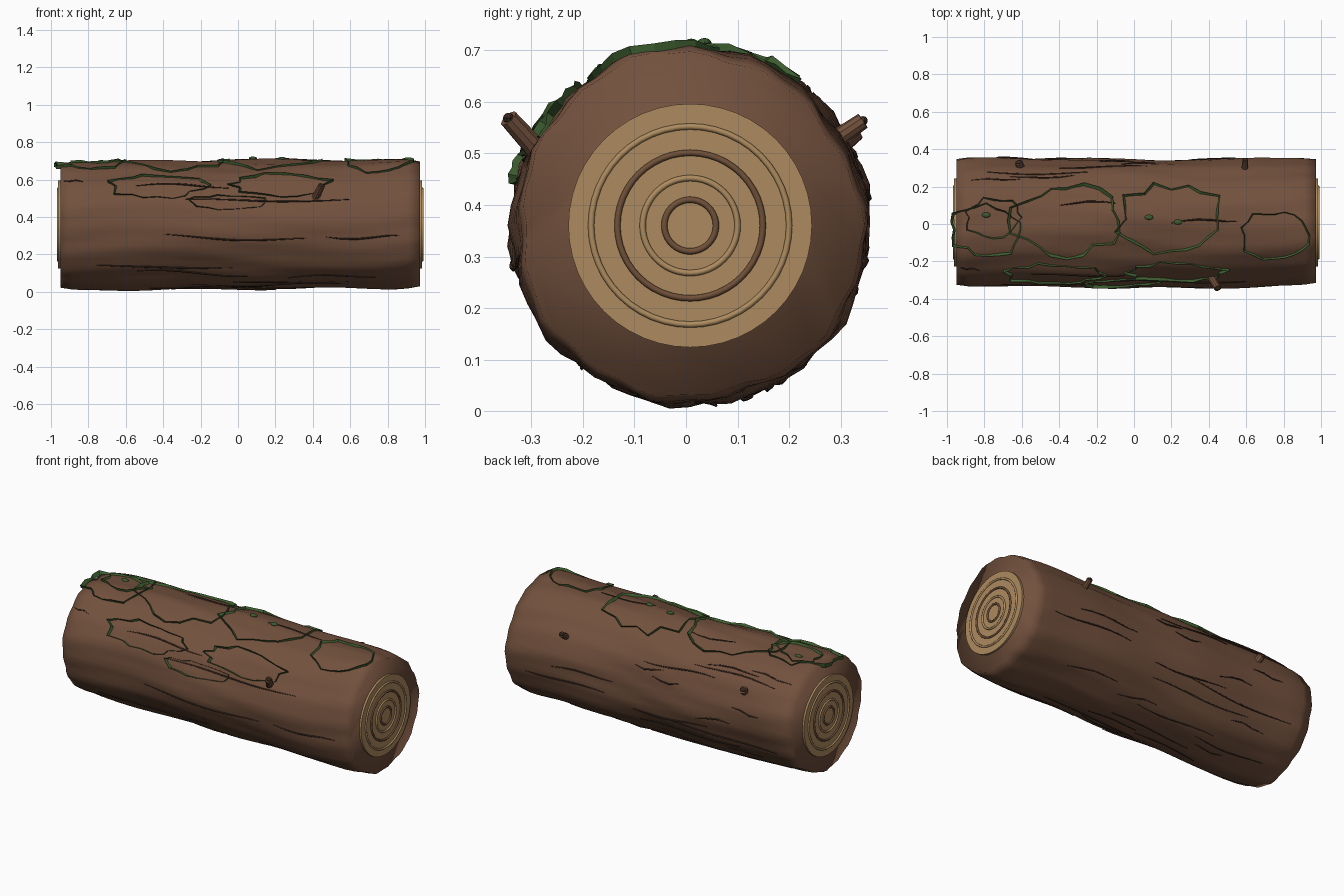
import bpy, bmesh, math, random
from mathutils import Vector
from math import sin, cos, pi

if "Cube" in bpy.data.objects:
    bpy.data.objects.remove(bpy.data.objects["Cube"])

random.seed(7)
CY, CZ = 0.008, 0.36
X0, X1 = -0.95, 0.973


def material(name, rgb):
    m = bpy.data.materials.new(name)
    m.diffuse_color = (*rgb, 1)
    m.use_nodes = True
    m.node_tree.nodes["Principled BSDF"].inputs["Base Color"].default_value = m.diffuse_color
    return m


BARK = material("bark", (0.17, 0.082, 0.047))
DARK = material("dark_bark", (0.045, 0.024, 0.015))
WOOD = material("cut_wood", (0.42, 0.26, 0.115))
RING = material("ring_brown", (0.16, 0.08, 0.04))
MOSS = material("moss", (0.045, 0.105, 0.028))


def radius(x, a):
    """Lumpy bark radius at a position along and around the log."""
    r = 0.342 + 0.005 * sin(3 * a + 2.5 * x) + 0.004 * sin(7 * a - 4 * x + 1)
    r += 0.004 * sin(9 * x + 2 * a) + 0.004 * sin(17 * a + 3 * sin(3 * x))
    end = max(0, abs(x - 0.011) - 0.84) / 0.12
    return r - 0.012 * min(end, 1) ** 2


def on_log(x, a, r):
    return Vector((x, CY + r * sin(a), CZ + r * cos(a)))


def from_bmesh(name, bm, mat, smooth=False):
    bmesh.ops.recalc_face_normals(bm, faces=bm.faces)
    me = bpy.data.meshes.new(name)
    bm.to_mesh(me)
    bm.free()
    for p in me.polygons:
        p.use_smooth = smooth
    me.materials.append(mat)
    ob = bpy.data.objects.new(name, me)
    bpy.context.collection.objects.link(ob)
    return ob


def bridge(bm, a, b):
    n = len(a)
    for i in range(n):
        bm.faces.new((a[i], a[(i + 1) % n], b[(i + 1) % n], b[i]))


# Bark trunk
bm = bmesh.new()
N, M = 56, 30
rings = []
for j in range(M + 1):
    x = X0 + (X1 - X0) * j / M
    rings.append([bm.verts.new(on_log(x, 2 * pi * i / N, radius(x, 2 * pi * i / N)))
                  for i in range(N)])
for a, b in zip(rings, rings[1:]):
    bridge(bm, a, b)
bm.faces.new(rings[0])
bm.faces.new(rings[-1])
from_bmesh("bark_trunk", bm, BARK, True)

# Cut ends with growth rings
for side, x in (("left", X0), ("right", X1)):
    s = -1 if side == "left" else 1
    bpy.ops.mesh.primitive_cylinder_add(vertices=48, radius=0.236, depth=0.04,
                                        location=(x - s * 0.008, CY, CZ), rotation=(0, pi / 2, 0))
    ob = bpy.context.object
    ob.name = side + "_cut_face"
    ob.data.materials.append(WOOD)
    bpy.ops.object.shade_smooth_by_angle()
    for k, r in enumerate((0.192, 0.141, 0.092, 0.05)):
        bpy.ops.mesh.primitive_torus_add(major_radius=r, minor_radius=0.006, major_segments=48,
                                         minor_segments=8, location=(x + s * 0.013, CY, CZ),
                                         rotation=(0, pi / 2, 0))
        ob = bpy.context.object
        ob.name = f"{side}_growth_ring_{k + 1}"
        ob.data.materials.append(RING if k % 2 else WOOD)
        bpy.ops.object.shade_smooth()


# Bark cracks: thin wandering ridges along the log
def crack(i, x, a, length, drift=0.0):
    cu = bpy.data.curves.new(f"bark_crack_{i}", 'CURVE')
    cu.dimensions = '3D'
    cu.bevel_depth = 0.005
    cu.bevel_resolution = 0
    cu.use_fill_caps = True
    sp = cu.splines.new('POLY')
    n = max(3, int(length / 0.07))
    sp.points.add(n)
    for k in range(n + 1):
        t = k / n
        px = x + length * t
        pa = a + drift * t + 0.03 * sin(5 * t + i)
        sp.points[k].co = (*on_log(px, pa, radius(px, pa) + 0.001), 1)
        sp.points[k].radius = 0.35 + 0.65 * sin(pi * t)
    cu.materials.append(DARK)
    bpy.context.collection.objects.link(bpy.data.objects.new(cu.name, cu))


cracks = [(-0.55, -0.93, 0.5), (-0.28, -1.2, 0.88), (-0.4, -1.75, 0.77), (0.47, -1.77, 0.4),
          (-0.93, -0.78, 0.1), (-0.4, 0.3, 0.3), (0.2, 0.0, 0.36), (-0.87, 0.72, 0.26)]
for k in range(26):
    a = 0.75 + k * (4.0 - 0.75) / 25
    length = random.uniform(0.15, 0.75)
    cracks.append((random.uniform(-0.88, 0.9 - length), a, length))
for i, (x, a, length) in enumerate(cracks):
    crack(i, x, a, length, random.uniform(-0.08, 0.08))


# Moss patches: jagged outlines whose middles sink into the bark
def moss(i, x, a, hx, ha, n=20):
    bm = bmesh.new()
    low, top, inner = [], [], []
    for k in range(n):
        t = 2 * pi * k / n
        f = random.uniform(0.78, 1.08)
        px, pa = max(-1.0, x + hx * f * cos(t)), a + ha * f * sin(t)
        r = radius(px, pa)
        low.append(bm.verts.new(on_log(px, pa, r - 0.012)))
        top.append(bm.verts.new(on_log(px, pa, r + random.uniform(0.006, 0.016))))
        qx, qa = x + (px - x) * 0.92, a + (pa - a) * 0.92
        inner.append(bm.verts.new(on_log(qx, qa, radius(qx, qa) - 0.012)))
    bridge(bm, low, top)
    bridge(bm, top, inner)
    bridge(bm, inner, low)
    from_bmesh(f"moss_patch_{i}", bm, MOSS)


patches = [(-0.75, 0.08, 0.17, 0.32), (-0.79, -0.12, 0.22, 0.45), (-0.36, 0.03, 0.3, 0.62),
           (0.2, 0.05, 0.3, 0.6), (0.75, -0.2, 0.2, 0.42), (-0.43, -0.93, 0.27, 0.25),
           (0.23, -0.9, 0.29, 0.25), (-0.04, -1.22, 0.23, 0.13)]
for i, p in enumerate(patches):
    moss(i + 1, *p)

# Little moss tufts on top
for i, (x, y) in enumerate(((-0.79, 0.05), (0.08, 0.035), (0.235, 0.01))):
    a = (y - CY) / 0.345
    bpy.ops.mesh.primitive_uv_sphere_add(segments=12, ring_count=8, radius=1,
                                         location=on_log(x, a, radius(x, a)))
    ob = bpy.context.object
    ob.name = f"moss_tuft_{i + 1}"
    ob.scale = (0.023, 0.014, 0.01)
    ob.data.materials.append(MOSS)


# Broken branch stubs
def stub(name, p, q, r):
    p, q = Vector(p), Vector(q)
    d = q - p
    bpy.ops.mesh.primitive_cone_add(vertices=10, radius1=r * 1.1, radius2=r * 0.9,
                                    depth=d.length, location=(p + q) / 2)
    ob = bpy.context.object
    ob.name = name
    ob.rotation_euler = d.to_track_quat('Z', 'Y').to_euler()
    ob.data.materials.append(BARK)
    bpy.ops.object.shade_smooth_by_angle()
    # dark broken tip
    bpy.ops.mesh.primitive_uv_sphere_add(segments=10, ring_count=6, radius=r * 0.85, location=q)
    tip = bpy.context.object
    tip.name = name + "_tip"
    tip.scale = (1, 0.6, 0.6)
    tip.data.materials.append(DARK)


stub("front_branch_stub", (0.40, -0.26, 0.475), (0.447, -0.344, 0.568), 0.021)
stub("back_left_branch_stub", (-0.59, 0.25, 0.48), (-0.615, 0.328, 0.545), 0.024)
stub("back_right_branch_stub", (0.59, 0.25, 0.50), (0.595, 0.343, 0.563), 0.018)
